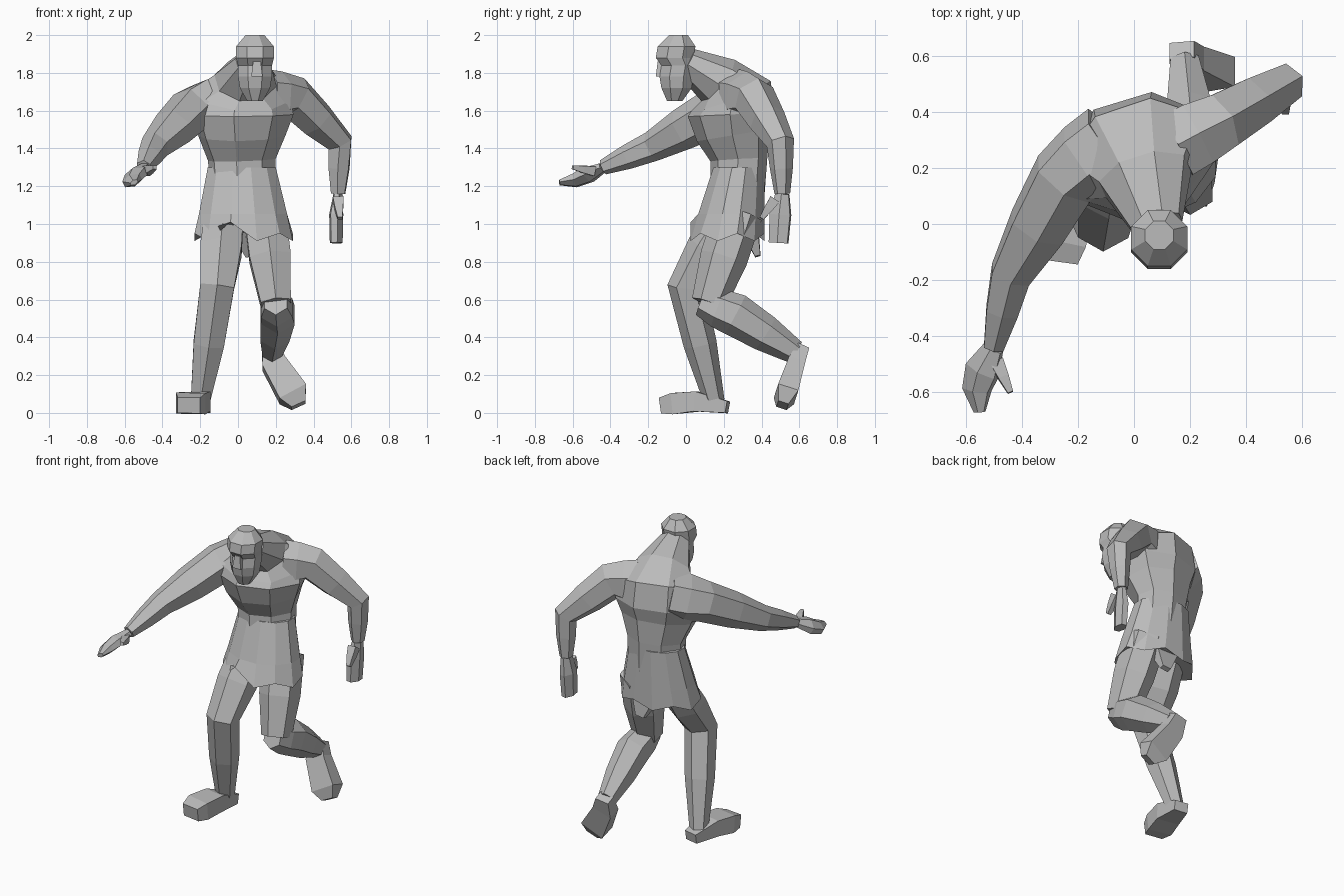
import bpy, bmesh, math
from mathutils import Vector

old = bpy.data.objects.get("Cube")
if old:
    bpy.data.objects.remove(old)

grey = bpy.data.materials.new("plain grey")
grey.use_nodes = True
tone = (0.5, 0.5, 0.5, 1)
grey.diffuse_color = tone
grey.node_tree.nodes["Principled BSDF"].inputs["Base Color"].default_value = tone

SIDEWAYS = Vector((1, 0, 0))
UPRIGHT = Vector((0, 0, 1))
TURNED = Vector((1, 0.3, 0.1))


def fill_between(points, widths, swell):
    """Add a muscle ring halfway along every segment."""
    full_points, full_widths = [points[0]], [widths[0]]
    for i in range(1, len(points)):
        middle = points[i - 1].lerp(points[i], 0.5)
        full_points += [middle, points[i]]
        full_widths += [swell * (widths[i - 1] + widths[i]) / 2, widths[i]]
    return full_points, full_widths


def loft(name, points, widths, across=SIDEWAYS, depth=1, sides=6,
         normal=None, swell=None, shape=None):
    """Skin oval rings along a path; depth is the ratio of depth to width."""
    points = [Vector(p) for p in points]
    if swell:
        points, widths = fill_between(points, widths, swell)
    bm = bmesh.new()
    loops = []
    last = len(points) - 1
    corner = 1 / math.cos(math.pi / sides)
    for i, (centre, width) in enumerate(zip(points, widths)):
        along = normal or points[min(i + 1, last)] - points[max(i - 1, 0)]
        along = along.normalized()
        u = (across - along * across.dot(along)).normalized() * width * corner
        v = along.cross(u) * depth
        angles = [(k + 0.5) * math.tau / sides for k in range(sides)]
        loops.append([bm.verts.new(centre + u * math.cos(a) + v * math.sin(a))
                      for a in angles])
    for low, high in zip(loops, loops[1:]):
        for k in range(sides):
            bm.faces.new((low[k - 1], low[k], high[k], high[k - 1]))
    bm.faces.new(loops[0])
    bm.faces.new(loops[-1])
    if shape:
        shape(loops[-1])
    bmesh.ops.recalc_face_normals(bm, faces=bm.faces)
    mesh = bpy.data.meshes.new(name)
    bm.to_mesh(mesh)
    bm.free()
    mesh.materials.append(grey)
    bpy.context.collection.objects.link(bpy.data.objects.new(name, mesh))


# Hunched torso, turned at the shoulders and running into the neck
pelvis, waist, ribs = (0.03, 0.27, 1.1), (0.02, 0.28, 1.34), (0.02, 0.25, 1.47)
chest, shoulders = (0.02, 0.24, 1.58), (0.02, 0.24, 1.68)
nape, skull_base = (0.04, 0.17, 1.76), (0.08, 0, 1.86)
loft("torso", [pelvis, waist, ribs, chest, shoulders, nape, skull_base],
     [0.16, 0.17, 0.22, 0.26, 0.25, 0.16, 0.09],
     across=TURNED, depth=0.8, sides=8)

# Bearded head, level rings from beard tip to crown
profile = [(1.65, -0.06, 0.04), (1.72, -0.05, 0.08), (1.78, -0.05, 0.09),
           (1.84, -0.04, 0.09), (1.88, -0.06, 0.1), (1.94, -0.05, 0.1),
           (2, -0.04, 0.05)]
loft("head", [(0.09, y, z) for z, y, width in profile],
     [width for z, y, width in profile], sides=8, normal=UPRIGHT)
bridge = Vector((0.1, -0.13, 1.86))
loft("nose", [bridge - UPRIGHT * 0.08, bridge], [0.03, 0.02],
     sides=4, normal=UPRIGHT)


# Kilt with a ragged hem and a notch at the front
def ragged(hem):
    for k, vert in enumerate(hem):
        vert.co.z += 0.02 if k % 2 else -0.02
    notch = Vector((-0.07, 0, 0.9))
    min(hem, key=lambda vert: (vert.co - notch).length).co.z += 0.06


belt, hem_centre = Vector((0.02, 0.28, 1.3)), Vector((0.03, 0.22, 0.93))
flare = [i / 3 for i in range(4)]
loft("kilt", [belt.lerp(hem_centre, t) for t in flare],
     [0.18 + 0.08 * t for t in flare], depth=0.75, sides=12,
     normal=-UPRIGHT, shape=ragged)
loft("rear_cloth", [(0.05, 0.33, 1), (0.07, 0.38, 0.83)], [0.1, 0.03],
     depth=0.5, sides=4)

# Right arm reaching forward
right_wrist = (-0.5, -0.44, 1.3)
loft("right_arm", [(-0.08, 0.29, 1.65), (-0.25, 0.16, 1.6),
                   (-0.44, -0.18, 1.41), right_wrist],
     [0.13, 0.11, 0.07, 0.035], swell=1.08)
loft("right_hand", [right_wrist, (-0.54, -0.52, 1.26), (-0.56, -0.59, 1.23),
                    (-0.55, -0.67, 1.22)],
     [0.035, 0.06, 0.05, 0.02], across=Vector((1, 0, 0.5)), depth=0.6)
loft("right_thumb", [(-0.49, -0.49, 1.28), (-0.44, -0.6, 1.3)], [0.025, 0.01],
     sides=4, swell=1.1)

# Left arm hanging out and back
left_wrist = (0.53, 0.51, 1.16)
loft("left_arm", [(0.15, 0.28, 1.68), (0.3, 0.36, 1.67),
                  (0.54, 0.5, 1.43), left_wrist],
     [0.12, 0.1, 0.065, 0.036], across=Vector((-0.4, 0.9, 0)), swell=1.05)
loft("left_hand", [left_wrist, (0.52, 0.5, 1.05), (0.52, 0.49, 0.9)],
     [0.036, 0.055, 0.05], across=Vector((0.2, 1, 0)), depth=0.6)
loft("left_thumb", [(0.53, 0.47, 1.13), (0.54, 0.4, 1.03)], [0.028, 0.012],
     sides=4, swell=1.1)

# Right leg planted in front
right_ankle = (-0.2, 0.15, 0.06)
loft("right_leg", [(-0.07, 0.24, 1.06), (-0.11, 0, 0.67), right_ankle],
     [0.1, 0.09, 0.05], swell=1.15, depth=0.95)
loft("right_foot", [(-0.19, 0.22, 0.03), (-0.22, 0.06, 0.06),
                    (-0.25, -0.06, 0.05), (-0.26, -0.13, 0.04)],
     [0.045, 0.075, 0.08, 0.06], depth=0.7, sides=4)

# Left leg pushing off behind
left_ankle = (0.18, 0.58, 0.32)
loft("left_thigh", [(0.14, 0.28, 1.06), (0.2, 0.12, 0.58)], [0.11, 0.08],
     swell=1.15)
loft("left_shin", [(0.2, 0.08, 0.59), (0.21, 0.26, 0.52), left_ankle],
     [0.06, 0.09, 0.05], swell=1.1, depth=1.1)
loft("left_foot", [(0.17, 0.62, 0.35), (0.19, 0.58, 0.26),
                   (0.29, 0.53, 0.1), (0.32, 0.51, 0.04)],
     [0.045, 0.065, 0.08, 0.04], depth=0.7, sides=4)
